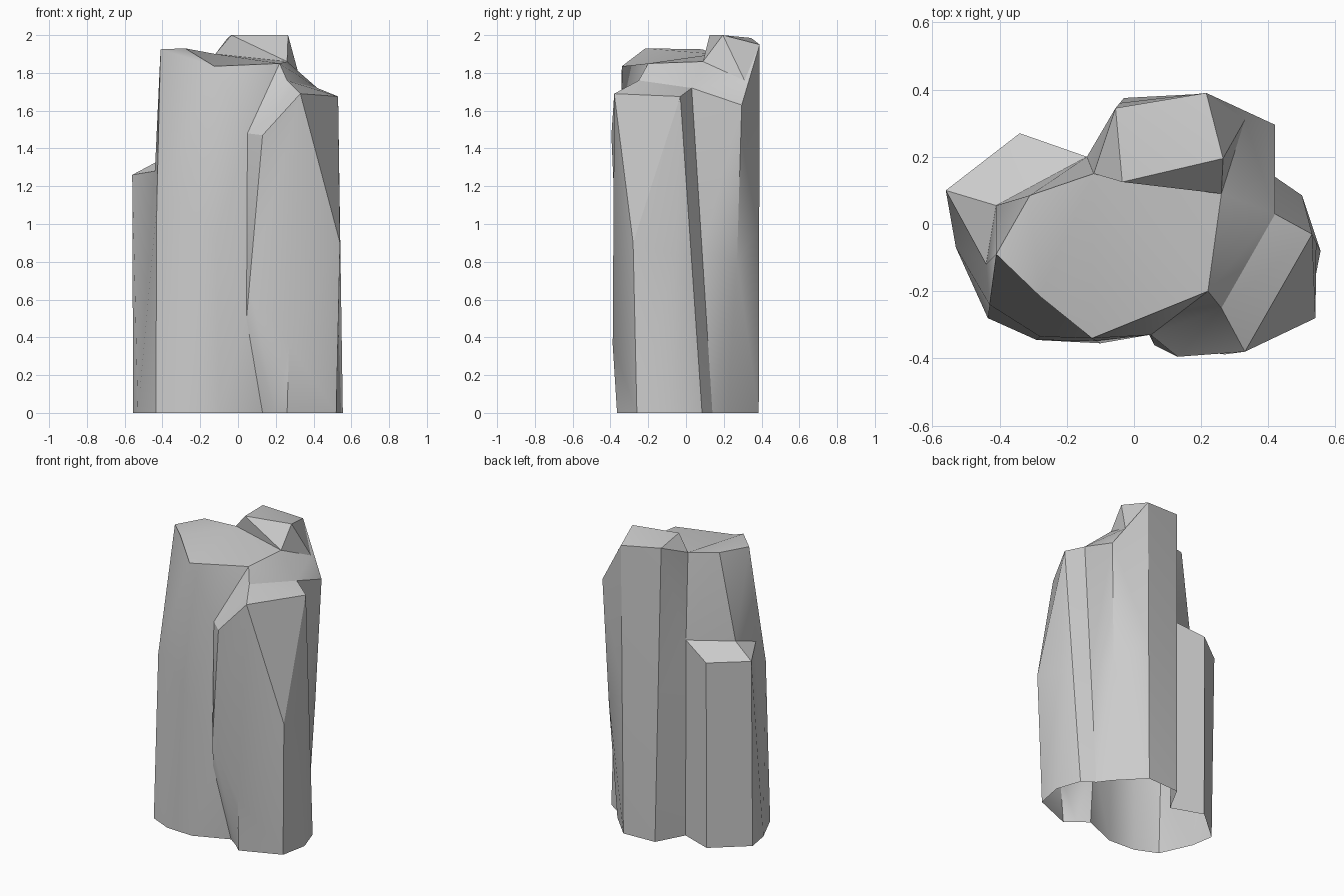
import bpy, bmesh, math
from mathutils import Vector

cube = bpy.data.objects.get("Cube")
if cube:
    bpy.data.objects.remove(cube)

# Grey stone
stone = bpy.data.materials.new("grey stone")
stone.use_nodes = True
colour = (0.6, 0.6, 0.6, 1)
stone.diffuse_color = colour
stone.node_tree.nodes["Principled BSDF"].inputs["Base Color"].default_value = colour

# Ridges of each column: foot (x, y), top (x, y, z), optional bend in between
broad_column = [
    ((-.435, -.28), (-.41, -.09, 1.925), (-.43, -.24, 1.1)),
    ((-.29, -.345), (-.125, -.34, 1.835), (-.28, -.335, 1.12)),
    ((-.1, -.355), (-.125, -.34, 1.835), None),
    ((.13, -.26), (.05, -.33, 1.48), (.045, -.33, .5)),
]
front_column = [
    ((.2, -.31), (.13, -.395, 1.47), (.06, -.36, .67)),
    ((.26, -.365), (.33, -.38, 1.69), (.27, -.388, .36)),
    ((.52, -.26), (.33, -.38, 1.69), (.54, -.28, .9)),
    ((.555, -.08), (.53, -.03, 1.675), None),
    ((.5, .085), (.53, -.03, 1.675), None),
    ((.42, .14), (.42, .03, 1.72), None),
]
back_column = [
    ((.36, .22), (.42, .295, 1.63), (.39, .27, .8)),
    ((.2, .385), (.215, .39, 1.95), None),
    ((-.03, .375), (-.055, .345, 1.985), None),
    ((-.13, .19), (-.12, .15, 1.9), (-.14, .2, 1.33)),
]
ledge_column = [
    ((-.34, .265), (-.34, .27, 1.255)),
    ((-.555, .08), (-.56, .1, 1.26)),
    ((-.53, -.07), (-.44, -.12, 1.28)),
]

# Inner corners of the crowns
inner = {
    "crown_front": (-.28, -.215, 1.93), "crown_left": (-.31, .085, 1.925),
    "notch": (.22, -.2, 1.85), "shoulder": (.26, -.25, 1.76),
    "ledge_corner": (-.41, .055, 1.34), "knob_foot": (.26, .09, 1.86),
    "knob_side": (.33, .31, 1.76), "knob_left": (-.035, .125, 2),
    "knob_right": (.265, .195, 2),
}

bm = bmesh.new()
corner = {name: bm.verts.new(p) for name, p in inner.items()}
foot, mid, top = [], [], []
for low, high, bend in broad_column + front_column + back_column:
    a, b = Vector((*low, 0)), Vector(high)
    foot.append(bm.verts.new(a))
    mid.append(bm.verts.new(bend or a.lerp(b, .5)))
    top.append(bm.verts.new(b))
for low, high in ledge_column:
    foot.append(bm.verts.new((*low, 0)))
    mid.append(bm.verts.new(high))

# Walls, open underneath
n = len(foot)
for i in range(n):
    j = (i + 1) % n
    bm.faces.new((foot[i], foot[j], mid[j], mid[i]))
for i in range(len(top) - 1):
    bm.faces.new((mid[i], mid[i + 1], top[i + 1], top[i]))


def face(*keys):
    """Names are inner corners, numbers are ridge tops, (number,) a ridge bend."""
    bm.faces.new([corner[k] if isinstance(k, str)
                  else mid[k[0]] if isinstance(k, tuple) else top[k] for k in keys])


# Low ledge and the wall above it
face((14,), (15,), "ledge_corner", (13,))
face((15,), (16,), "ledge_corner")
face((16,), 0, "crown_left", "ledge_corner")
face((16,), (0,), 0)
face("ledge_corner", "crown_left", 13, (13,))
# Broad sloping crown
face(0, 1, "crown_front")
face(0, "crown_front", 2, "notch", "knob_foot", 13, "crown_left")
face("notch", 9, 10, "knob_side", "knob_foot")
# Front column cap
face(2, 3, "notch")
face("notch", 3, 4, "shoulder")
face("shoulder", 4, 5)
face("shoulder", 5, 7, 9, "notch")
# Back knob
face("knob_left", "knob_right", 11, 12)
face(13, "knob_foot", "knob_right", "knob_left")
face("knob_foot", "knob_side", 11, "knob_right")
face("knob_side", 10, 11)
face(13, "knob_left", 12)

bmesh.ops.remove_doubles(bm, verts=bm.verts, dist=.0005)
bmesh.ops.triangulate(bm, faces=bm.faces)
bmesh.ops.recalc_face_normals(bm, faces=bm.faces)

mesh = bpy.data.meshes.new("rock_pillar")
bm.to_mesh(mesh)
bm.free()
mesh.materials.append(stone)
rock = bpy.data.objects.new("rock_pillar", mesh)
bpy.context.collection.objects.link(rock)
bpy.ops.object.select_all(action="DESELECT")
rock.select_set(True)
bpy.context.view_layer.objects.active = rock
bpy.ops.object.shade_smooth_by_angle(angle=math.radians(30))
